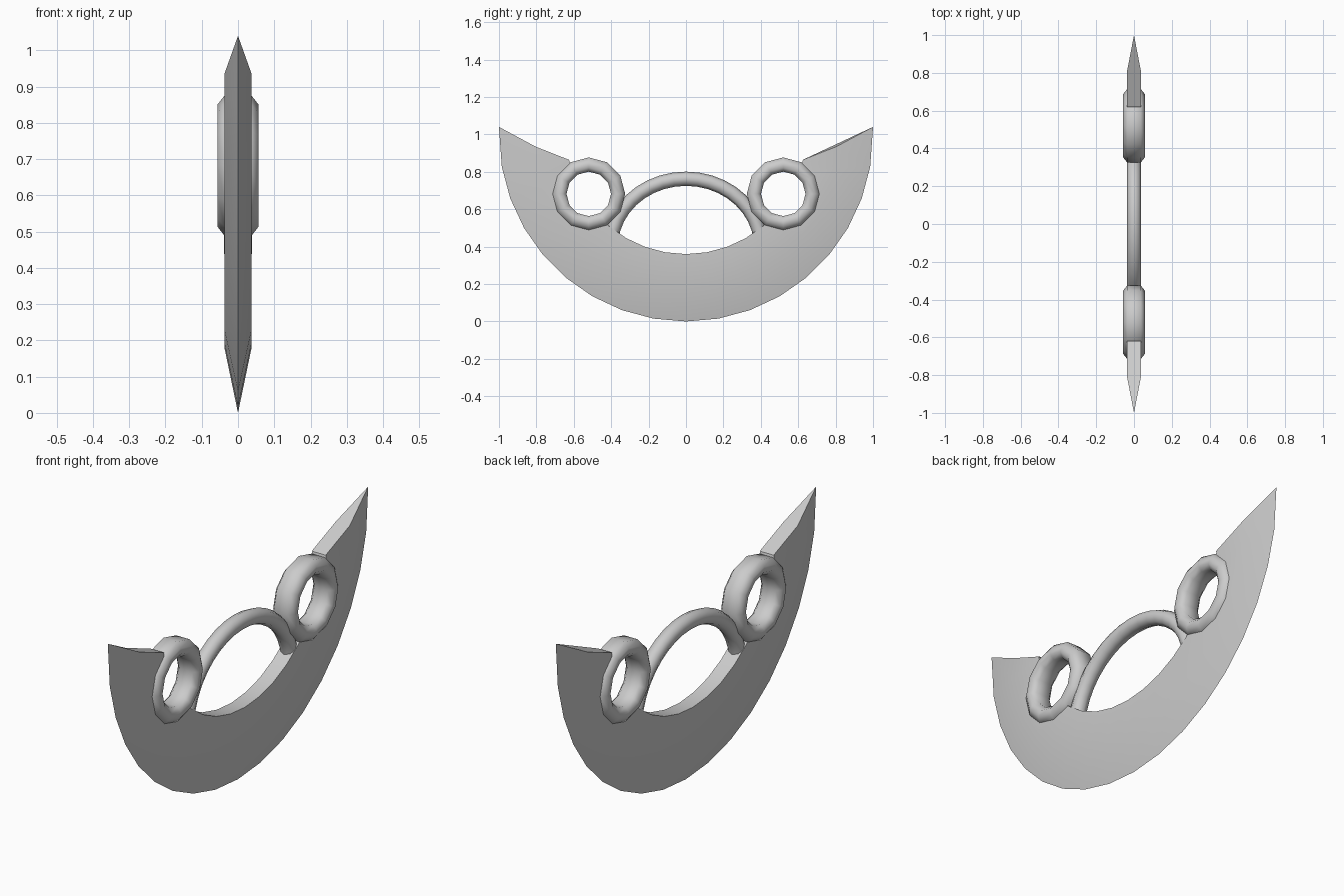
import bpy, bmesh
from math import sin, cos, pi, radians

if "Cube" in bpy.data.objects:
    bpy.data.objects.remove(bpy.data.objects["Cube"])


def make_object(name, verts, faces, smooth=True):
    bm = bmesh.new()
    vs = [bm.verts.new(v) for v in verts]
    for f in faces:
        bm.faces.new([vs[i] for i in f])
    bmesh.ops.recalc_face_normals(bm, faces=bm.faces)
    me = bpy.data.meshes.new(name)
    bm.to_mesh(me)
    bm.free()
    for p in me.polygons:
        p.use_smooth = smooth
    ob = bpy.data.objects.new(name, me)
    bpy.context.collection.objects.link(ob)
    return ob


def loft(name, sections, closed=False):
    n, m = len(sections[0]), len(sections)
    verts = [v for s in sections for v in s]
    faces = []
    for i in range(m if closed else m - 1):
        j = (i + 1) % m
        for k in range(n):
            l = (k + 1) % n
            faces.append((i * n + k, i * n + l, j * n + l, j * n + k))
    if not closed:
        faces += [tuple(range(n)), tuple((m - 1) * n + k for k in range(n))]
    return make_object(name, verts, faces)


def activate(ob):
    bpy.ops.object.select_all(action='DESELECT')
    ob.select_set(True)
    bpy.context.view_layer.objects.active = ob


# Crescent blade: sharp outer edge, bevel ridge, flat inner edge
T = 0.0375
TIPS = {1.0: (1.0, 1.04), 0.82: (0.805, 0.935), 0.64: (0.62, 0.862)}


def arc_point(r, deg):
    if abs(deg) == 90:
        y, z = TIPS[r]
        return (y if deg > 0 else -y), z
    if r < 1 and abs(deg) == 80:
        deg *= 0.97
    a = radians(deg)
    return r * sin(a), 1 - r * cos(a)


sections = []
for d in range(-90, 91, 10):
    o, r, i = (arc_point(q, d) for q in (1.0, 0.82, 0.64))
    sections.append([(0, *o), (T, *r), (T, *i), (-T, *i), (-T, *r)])
blade = loft("crescent_blade", sections)

# Finger rings, with matching holes cut through the blade
RY, RZ = 0.52, 0.682
profile = [(0.195, 0.036), (0.168, 0.057), (0.141, 0.057), (0.119, 0.036)]
profile += [(r, -x) for r, x in reversed(profile)]
for side, label in ((1, "right"), (-1, "left")):
    angles = [k * pi / 6 for k in range(12)]
    loft("finger_ring_" + label,
         [[(x, side * RY + r * cos(a), RZ + r * sin(a)) for r, x in profile] for a in angles],
         closed=True)
    cutter = loft("hole_cutter_" + label,
                  [[(x, side * RY + 0.155 * cos(a), RZ + 0.155 * sin(a)) for a in angles]
                   for x in (-0.2, 0.2)])
    cutter.hide_render = True
    mod = blade.modifiers.new("hole", 'BOOLEAN')
    mod.operation = 'DIFFERENCE'
    mod.solver = 'EXACT'
    mod.object = cutter
    activate(blade)
    bpy.ops.object.modifier_apply(modifier=mod.name)
    bpy.data.objects.remove(cutter)
activate(blade)
bpy.ops.object.shade_smooth_by_angle(angle=radians(20))

# Arched grip between the rings
A, B, CZ, R = 0.402, 0.363, 0.40, 0.038
sections = []
for k in range(19):
    t = radians(6 + 168 * k / 18)
    ny, nz = B * cos(t), A * sin(t)
    ln = (ny * ny + nz * nz) ** 0.5
    ny, nz = ny / ln, nz / ln
    ring = []
    for j in range(8):
        p = 2 * pi * j / 8
        ring.append((R * sin(p), A * cos(t) + R * cos(p) * ny, CZ + B * sin(t) + R * cos(p) * nz))
    sections.append(ring)
grip = loft("arched_grip", sections)
activate(grip)
bpy.ops.object.shade_smooth_by_angle(angle=radians(60))
